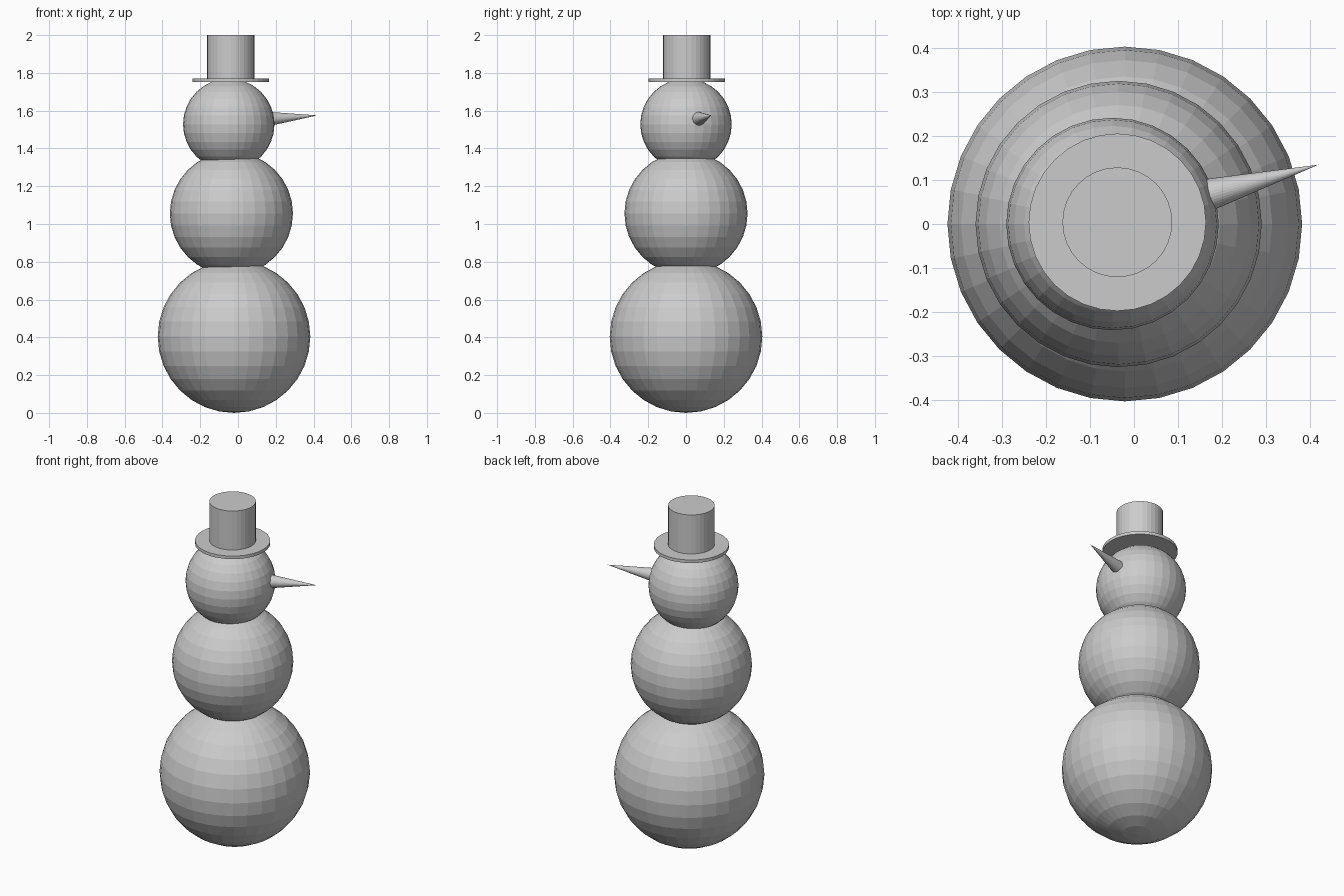
import bpy
from mathutils import Vector

if "Cube" in bpy.data.objects:
    bpy.data.objects.remove(bpy.data.objects["Cube"])

# One flat colour for the whole model
grey = bpy.data.materials.new("light_grey")
grey.diffuse_color = (0.6, 0.6, 0.6, 1)
grey.use_nodes = True
grey.node_tree.nodes["Principled BSDF"].inputs["Base Color"].default_value = grey.diffuse_color


def finish(name):
    ob = bpy.context.object
    ob.name = name
    ob.data.materials.clear()
    ob.data.materials.append(grey)
    return ob


def ball(name, x, z, r):
    bpy.ops.mesh.primitive_uv_sphere_add(segments=32, ring_count=16,
                                         radius=r, location=(x, 0, z))
    return finish(name)


def disc(name, r, z0, z1):
    bpy.ops.mesh.primitive_cylinder_add(vertices=32, radius=r, depth=z1 - z0,
                                        location=(-0.038, 0.004, (z0 + z1) / 2))
    return finish(name)


# Three stacked snowballs
ball("bottom_ball", -0.021, 0.404, 0.404)
ball("middle_ball", -0.035, 1.056, 0.326)
ball("head_ball", -0.049, 1.528, 0.242)

# Top hat
disc("hat_brim", 0.202, 1.751, 1.769)
disc("hat_crown", 0.125, 1.760, 2.0)

# Carrot nose, base sunk into the head
base, tip = Vector((0.16, 0.064, 1.556)), Vector((0.42, 0.135, 1.575))
axis = tip - base
bpy.ops.mesh.primitive_cone_add(vertices=32, radius1=0.038, radius2=0,
                                depth=axis.length, location=(base + tip) / 2,
                                rotation=axis.to_track_quat('Z', 'Y').to_euler())
finish("carrot_nose")
